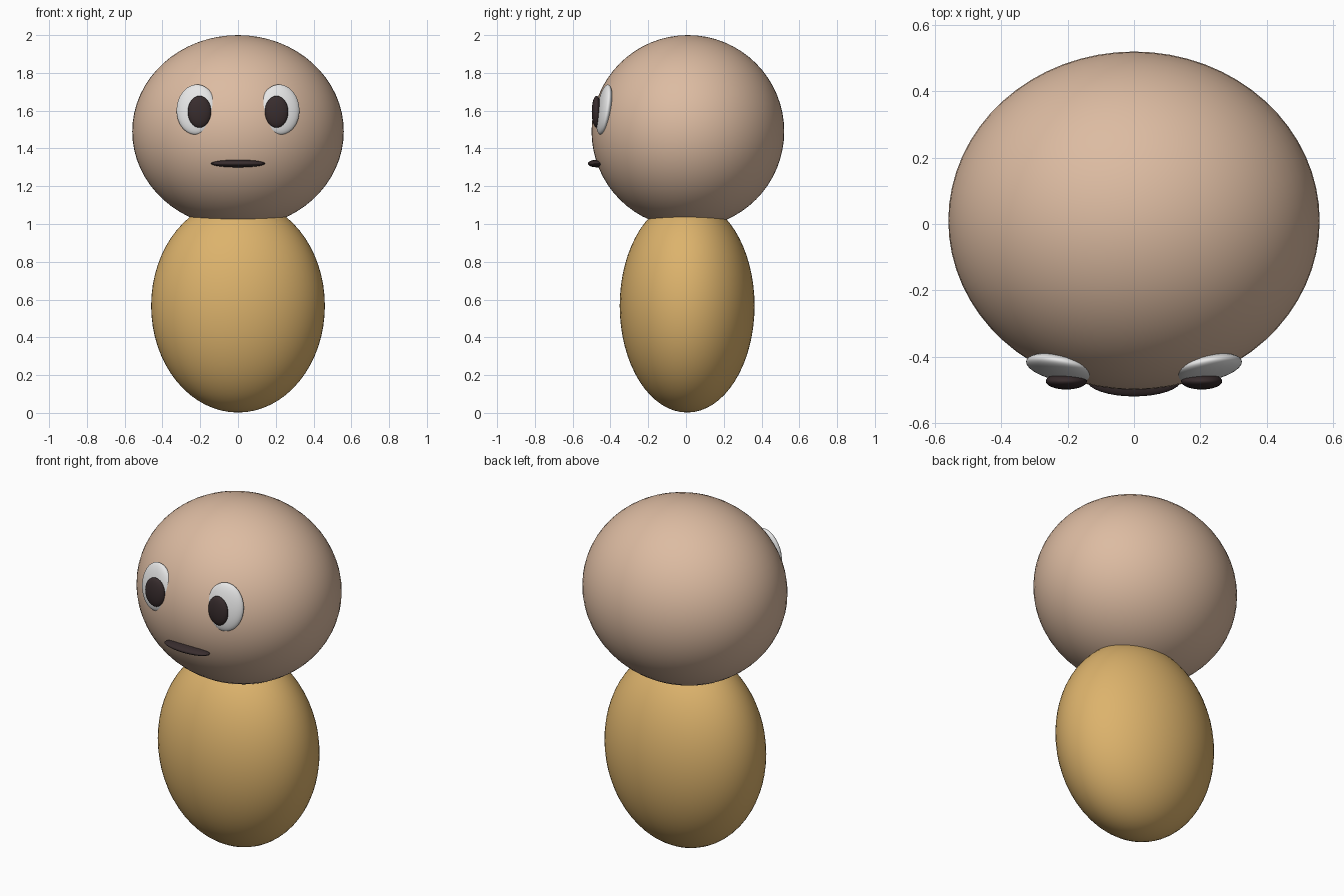
import bpy
from math import radians

cube = bpy.data.objects.get("Cube")
if cube:
    bpy.data.objects.remove(cube, do_unlink=True)


def make_material(name, color):
    mat = bpy.data.materials.new(name)
    mat.use_nodes = True
    rgba = (*color, 1.0)
    mat.diffuse_color = rgba
    mat.node_tree.nodes["Principled BSDF"].inputs["Base Color"].default_value = rgba
    return mat


skin = make_material("skin tan", (0.72, 0.50, 0.36))
ochre = make_material("ochre", (0.72, 0.45, 0.15))
white = make_material("eye white", (0.82, 0.82, 0.82))
dark = make_material("dark brown", (0.04, 0.026, 0.027))


def ellipsoid(name, center, radii, mat, tilt=0, turn=0, segments=48):
    """Smooth ellipsoid; tilt leans it about x, turn spins it about z (degrees)."""
    bpy.ops.mesh.primitive_uv_sphere_add(
        segments=segments, ring_count=segments // 2, radius=1, location=center,
        rotation=(radians(tilt), 0, radians(turn)))
    obj = bpy.context.object
    obj.name = name
    obj.scale = radii
    obj.data.materials.append(mat)
    bpy.ops.object.shade_smooth()
    return obj


# Body and head
ellipsoid("body", (0, 0.006, 0.567), (0.46, 0.357, 0.565), ochre, segments=64)
ellipsoid("head", (0, 0.01, 1.49), (0.56, 0.51, 0.51), skin, segments=64)

# Eyes follow the curve of the face, pupils face straight ahead
for side, label in ((1, "left"), (-1, "right")):
    ellipsoid(label + "_eye", (side * 0.221, -0.433, 1.606),
              (0.106, 0.034, 0.134), white, tilt=-9, turn=side * 11)
    ellipsoid(label + "_pupil", (side * 0.204, -0.474, 1.594),
              (0.062, 0.025, 0.084), dark, segments=32)

# Mouth
ellipsoid("mouth", (0, -0.47, 1.32), (0.143, 0.05, 0.02), dark, segments=32)
